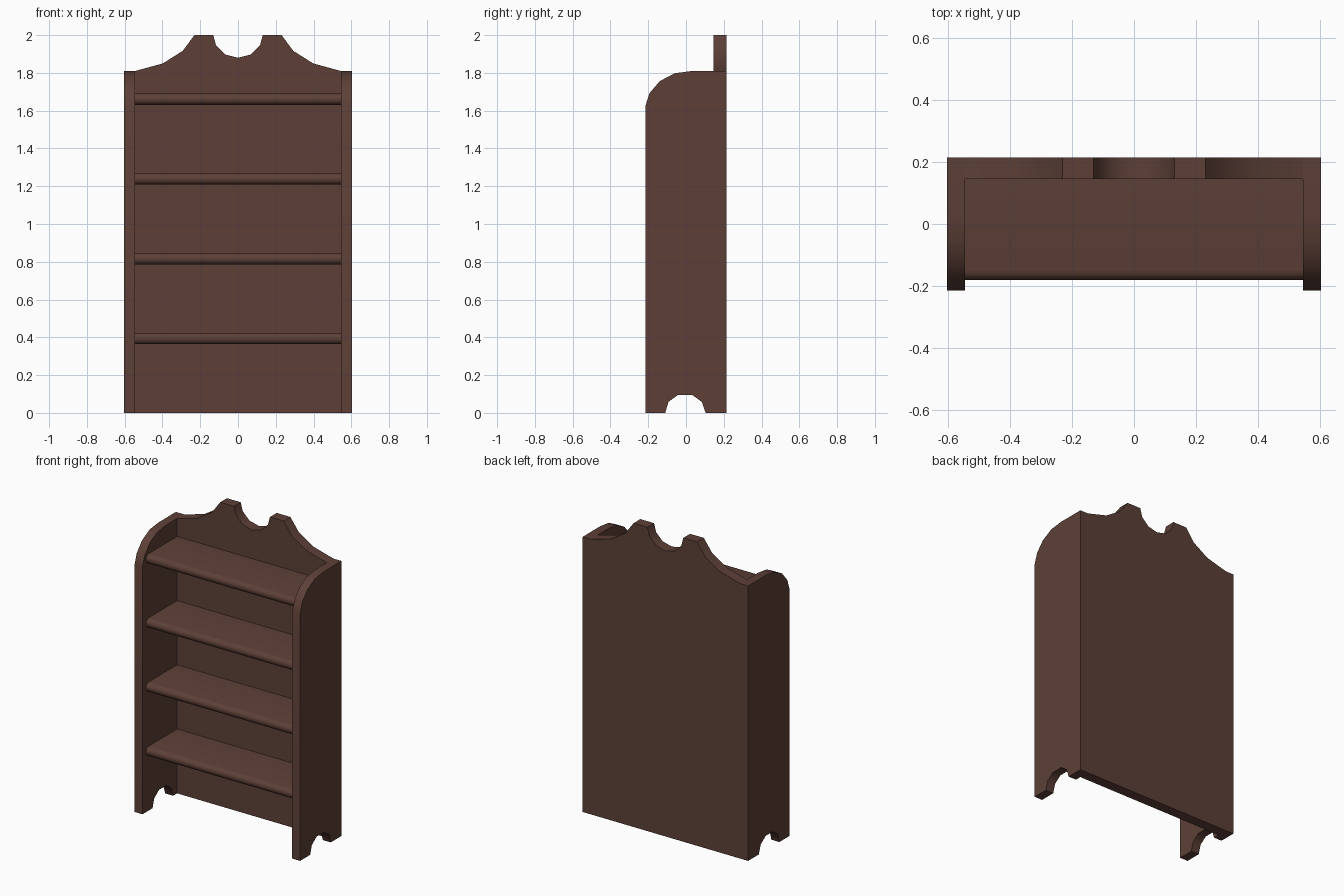
import bpy, bmesh, math
from mathutils import Vector

if "Cube" in bpy.data.objects:
    bpy.data.objects.remove(bpy.data.objects["Cube"])

wood = bpy.data.materials.new("dark brown wood")
wood.diffuse_color = (0.109, 0.051, 0.038, 1)
wood.use_nodes = True
wood.node_tree.nodes["Principled BSDF"].inputs["Base Color"].default_value = wood.diffuse_color


def extrude_profile(name, points, axis, lo, hi):
    """Closed 2D outline extruded along x (points are y, z) or y (points are x, z)."""
    bm = bmesh.new()

    def co(p, d):
        return (d, p[0], p[1]) if axis == "x" else (p[0], d, p[1])

    a = [bm.verts.new(co(p, lo)) for p in points]
    b = [bm.verts.new(co(p, hi)) for p in points]
    bm.faces.new(a)
    bm.faces.new(b[::-1])
    n = len(points)
    for i in range(n):
        j = (i + 1) % n
        bm.faces.new((a[i], b[i], b[j], a[j]))
    bmesh.ops.recalc_face_normals(bm, faces=bm.faces)
    mesh = bpy.data.meshes.new(name)
    bm.to_mesh(mesh)
    bm.free()
    mesh.materials.append(wood)
    obj = bpy.data.objects.new(name, mesh)
    bpy.context.collection.objects.link(obj)
    bpy.ops.object.select_all(action="DESELECT")
    obj.select_set(True)
    bpy.context.view_layer.objects.active = obj
    bpy.ops.object.shade_smooth_by_angle(angle=math.radians(48))
    return obj


# Side panels: rounded upper front corner, arched cut-out at the foot
side = [(-0.215, 0), (-0.11, 0), (-0.093, 0.058), (-0.043, 0.095), (0.033, 0.095),
        (0.084, 0.058), (0.104, 0), (0.215, 0), (0.215, 1.81), (0.03, 1.81),
        (-0.06, 1.798), (-0.138, 1.757), (-0.193, 1.693), (-0.215, 1.625)]
extrude_profile("left_side", side, "x", -0.603, -0.545)
extrude_profile("right_side", side, "x", 0.545, 0.603)

# Back panel with a scrolled crest, mirrored about the centre
half = [(0.545, 0), (0.545, 1.81), (0.398, 1.85), (0.292, 1.917), (0.231, 2.0),
        (0.131, 2.0), (0.116, 1.945), (0.068, 1.897)]
crest = half + [(0, 1.88)] + [(-x, z) for x, z in reversed(half)]
extrude_profile("back_panel", crest, "y", 0.145, 0.215)

# Four shelves with a rounded front edge
R = 0.03
for i in range(4):
    zc = 0.394 + i * 0.4223
    nose = [(-0.15 - R * math.sin(t), zc + R * math.cos(t))
            for t in (math.pi * k / 6 for k in range(7))]
    extrude_profile(f"shelf_{i + 1}", [(0.145, zc + R)] + nose + [(0.145, zc - R)],
                    "x", -0.545, 0.545)
